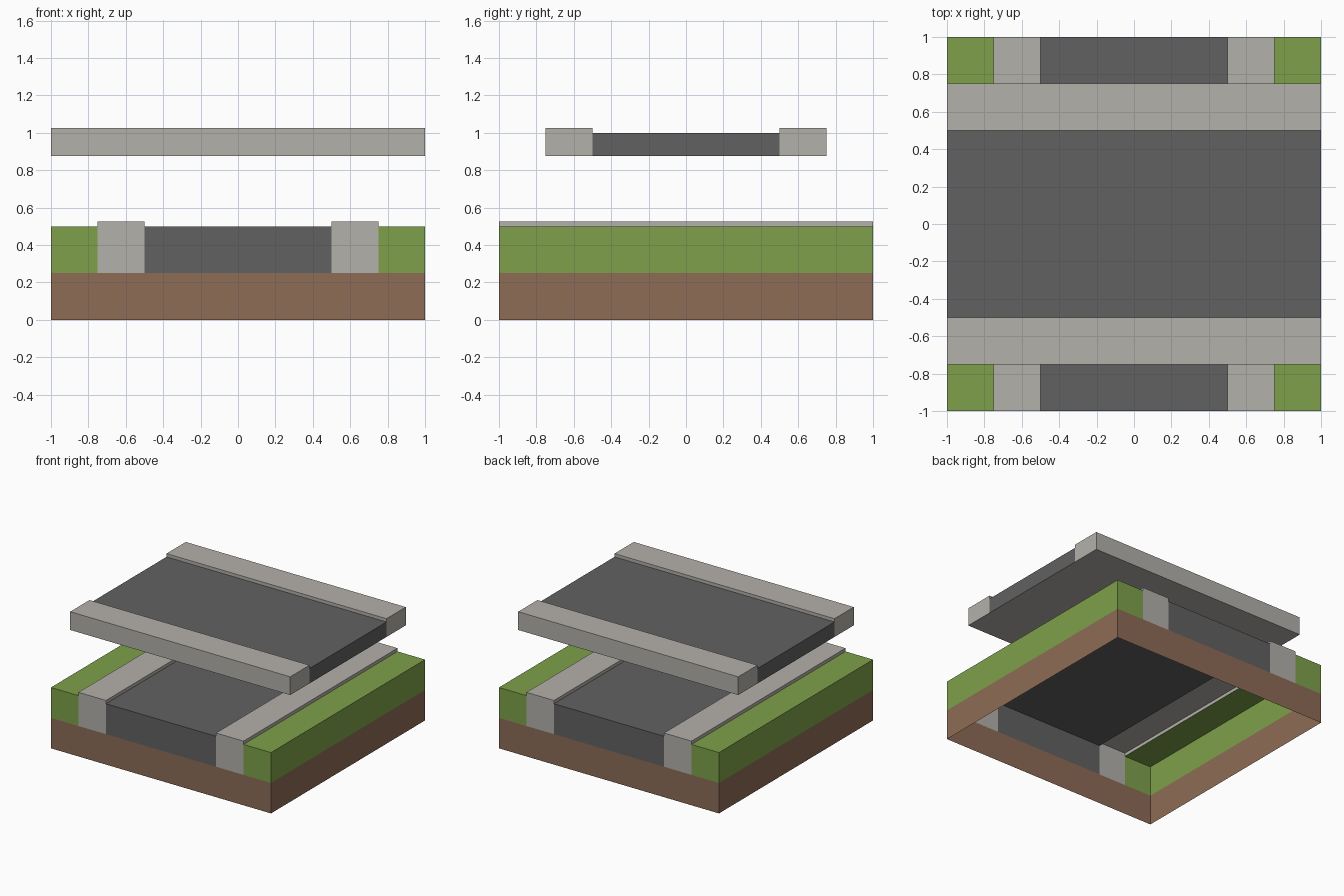
import bpy, bmesh
from mathutils import Vector

if "Cube" in bpy.data.objects:
    bpy.data.objects.remove(bpy.data.objects["Cube"])


def material(name, rgb):
    m = bpy.data.materials.new(name)
    m.diffuse_color = (*rgb, 1)
    m.use_nodes = True
    m.node_tree.nodes["Principled BSDF"].inputs["Base Color"].default_value = m.diffuse_color
    return m


dirt = material("dirt_brown", (0.266, 0.150, 0.093))
grass = material("grass_green", (0.209, 0.352, 0.069))
asphalt = material("asphalt_grey", (0.120, 0.120, 0.120))
concrete = material("pavement_grey", (0.456, 0.440, 0.402))


def shell(name, lo, hi, mat, drop, cut=None):
    """Box split at height cut, without the faces where drop(normal, centre) holds."""
    bm = bmesh.new()
    bmesh.ops.create_cube(bm, size=1)
    lo, hi = Vector(lo), Vector(hi)
    for v in bm.verts:
        v.co = Vector([(lo[i] + hi[i]) / 2 + v.co[i] * (hi[i] - lo[i]) for i in range(3)])
    if cut is not None:
        bmesh.ops.bisect_plane(bm, geom=bm.verts[:] + bm.edges[:] + bm.faces[:],
                               plane_co=(0, 0, cut), plane_no=(0, 0, 1))
    bm.normal_update()
    gone = [f for f in bm.faces if drop(f.normal, f.calc_center_median())]
    bmesh.ops.delete(bm, geom=gone, context='FACES')
    me = bpy.data.meshes.new(name)
    bm.to_mesh(me)
    bm.free()
    me.materials.append(mat)
    ob = bpy.data.objects.new(name, me)
    bpy.context.collection.objects.link(ob)
    return ob


KERB = 0.027

# Lower block: hollow, open underneath
shell("dirt_skirt", (-1, -1, 0), (1, 1, 0.25), dirt, lambda n, c: abs(n.z) > 0.5)
shell("lower_road", (-0.5, -1, 0.25), (0.5, 1, 0.5), asphalt,
      lambda n, c: n.z < -0.5 or abs(n.x) > 0.5)
for s, side in ((-1, "left"), (1, "right")):
    x0, x1 = sorted((s * 0.5, s * 0.75))
    shell(side + "_lower_pavement", (x0, -1, 0.25), (x1, 1, 0.5 + KERB), concrete,
          lambda n, c: n.z < -0.5 or (abs(n.x) > 0.5 and c.z < 0.5), 0.5)
    x0, x1 = sorted((s * 0.75, s * 1.0))
    shell(side + "_grass_verge", (x0, -1, 0.25), (x1, 1, 0.5), grass,
          lambda n, c: n.z < -0.5 or n.x * s < -0.5)

# Bridge deck crossing above
shell("bridge_road", (-1, -0.5, 0.877), (1, 0.5, 1.0), asphalt,
      lambda n, c: n.z < -0.5 or abs(n.y) > 0.5)
shell("bridge_underside", (-1, -0.5, 0.877), (1, 0.5, 1.0), concrete,
      lambda n, c: n.z > -0.5)
for s, side in ((-1, "front"), (1, "back")):
    y0, y1 = sorted((s * 0.5, s * 0.75))
    shell(side + "_bridge_pavement", (-1, y0, 0.877), (1, y1, 1.0 + KERB), concrete,
          lambda n, c: n.y * s < -0.5 and c.z < 1.0, 1.0)
